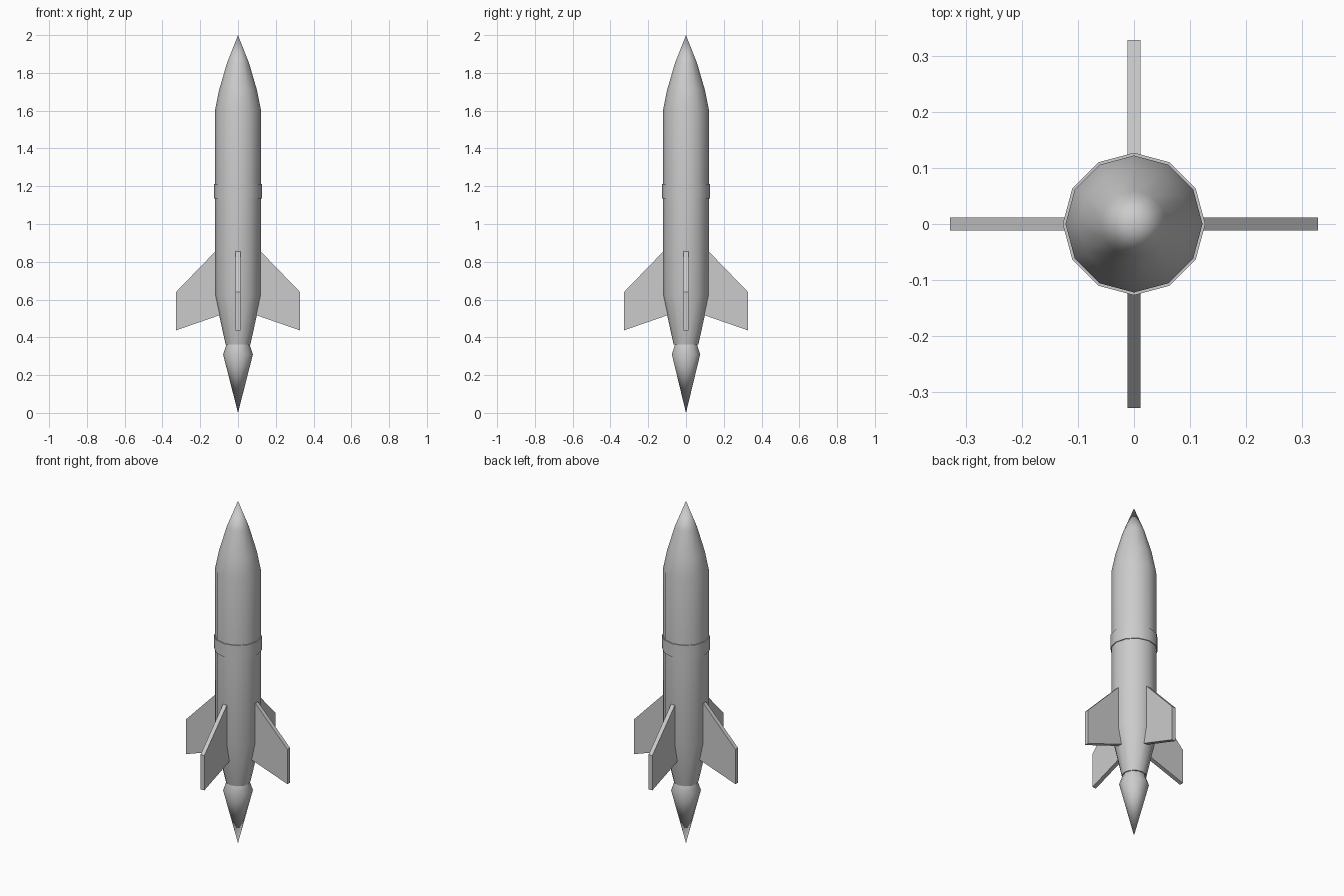
import bpy, bmesh, math

if "Cube" in bpy.data.objects:
    bpy.data.objects.remove(bpy.data.objects["Cube"])

grey = bpy.data.materials.new("light grey")
grey.diffuse_color = (0.6, 0.6, 0.6, 1)
grey.use_nodes = True
grey.node_tree.nodes["Principled BSDF"].inputs["Base Color"].default_value = grey.diffuse_color


def finish(name, bm, smooth=False):
    bmesh.ops.recalc_face_normals(bm, faces=bm.faces)
    mesh = bpy.data.meshes.new(name)
    bm.to_mesh(mesh)
    bm.free()
    mesh.materials.append(grey)
    obj = bpy.data.objects.new(name, mesh)
    bpy.context.collection.objects.link(obj)
    if smooth:
        bpy.ops.object.select_all(action='DESELECT')
        obj.select_set(True)
        bpy.context.view_layer.objects.active = obj
        bpy.ops.object.shade_smooth_by_angle(angle=math.radians(40))
    return obj


def lathe(name, profile, sides):
    """Revolve (radius, z) points; zero radius makes a tip, open ends are capped."""
    bm = bmesh.new()
    rings = []
    for r, z in profile:
        n = sides if r > 0 else 1
        rings.append([bm.verts.new((r * math.cos(math.tau * i / sides),
                                    r * math.sin(math.tau * i / sides), z)) for i in range(n)])
    for a, b in zip(rings, rings[1:]):
        for i in range(sides):
            j = (i + 1) % sides
            quad = [a[i % len(a)], a[j % len(a)], b[j % len(b)], b[i % len(b)]]
            bm.faces.new(list(dict.fromkeys(quad)))
    for ring in (rings[0], rings[-1]):
        if len(ring) > 1:
            bm.faces.new(ring)
    return finish(name, bm, True)


# Hull with tapered tail and pointed nose
lathe("hull", [(0.066, 0.363), (0.122, 0.62), (0.122, 1.60),
               (0.100, 1.71), (0.059, 1.85), (0, 2.0)], 12)

# Raised band around the middle
lathe("band", [(0.127, 1.136), (0.127, 1.213)], 12)

# Exhaust flame below the tail
lathe("flame", [(0, 0), (0.079, 0.31), (0.060, 0.366)], 10)

# Four swept fins
FIN = [(0.06, 0.53), (0.328, 0.437), (0.328, 0.64), (0.118, 0.857), (0.06, 0.857)]
for k, side in enumerate(("right", "back", "left", "front")):
    bm = bmesh.new()
    c, s = round(math.cos(k * math.pi / 2)), round(math.sin(k * math.pi / 2))
    lo, hi = ([bm.verts.new((x * c - t * s, x * s + t * c, z)) for x, z in FIN]
              for t in (-0.012, 0.012))
    bm.faces.new(lo)
    bm.faces.new(hi)
    for i in range(len(FIN)):
        j = (i + 1) % len(FIN)
        bm.faces.new((lo[i], lo[j], hi[j], hi[i]))
    finish("fin_" + side, bm)
